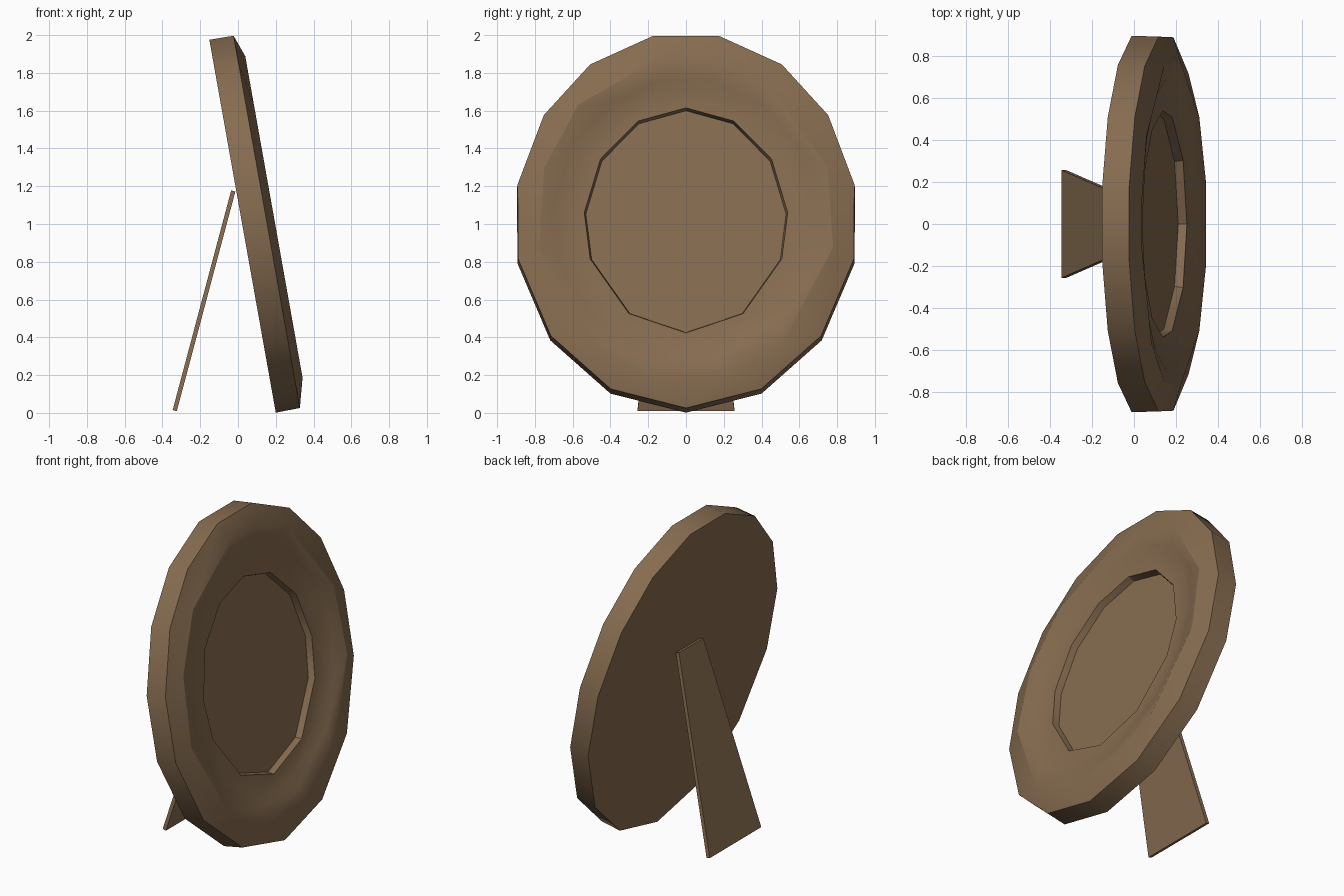
import bpy, bmesh, math
from mathutils import Vector

if "Cube" in bpy.data.objects:
    bpy.data.objects.remove(bpy.data.objects["Cube"])

wood = bpy.data.materials.new("brown wood")
wood.diffuse_color = (0.24, 0.15, 0.08, 1)
wood.use_nodes = True
wood.node_tree.nodes["Principled BSDF"].inputs["Base Color"].default_value = wood.diffuse_color

# Leaning frame axes: centre of back face, facing direction, up along the frame
TILT = math.radians(10.1)
C = Vector((0.0225, 0, 0.9975))
N = Vector((math.cos(TILT), 0, math.sin(TILT)))
U = Vector((-math.sin(TILT), 0, math.cos(TILT)))


def finish(bm, name):
    bmesh.ops.recalc_face_normals(bm, faces=bm.faces)
    me = bpy.data.meshes.new(name)
    bm.to_mesh(me)
    bm.free()
    me.materials.append(wood)
    ob = bpy.data.objects.new(name, me)
    bpy.context.collection.objects.link(ob)
    bpy.ops.object.select_all(action='DESELECT')
    ob.select_set(True)
    bpy.context.view_layer.objects.active = ob
    bpy.ops.object.shade_smooth_by_angle(angle=math.radians(30))
    return ob


def ring(bm, angles, ry, ru, n):
    """Oval ring of (angle, vertex); angles in degrees from the top."""
    out = []
    for a in angles:
        t = math.radians(a)
        p = C + N * n + U * (ru * math.cos(t)) + Vector((0, ry * math.sin(t), 0))
        out.append((a, bm.verts.new(p)))
    return out


def stitch(bm, a, b):
    """Join two rings, which may have different vertex counts."""
    if len(a) == len(b) and all(p[0] == q[0] for p, q in zip(a, b)):
        for i in range(len(a)):
            j = (i + 1) % len(a)
            bm.faces.new((a[i][1], a[j][1], b[j][1], b[i][1]))
        return
    at = lambda r, k: r[k % len(r)][0] + 360 * (k // len(r))
    i = j = 0
    while i < len(a) or j < len(b):
        va, vb = a[i % len(a)][1], b[j % len(b)][1]
        if j >= len(b) or (i < len(a) and at(a, i + 1) <= at(b, j + 1)):
            i += 1
            bm.faces.new((va, a[i % len(a)][1], vb))
        else:
            j += 1
            bm.faces.new((va, b[j % len(b)][1], vb))


def mirrored(right, left=None):
    left = left or right
    return sorted({a % 360 for a in right} | {(360 - a) % 360 for a in left})


OUTER = mirrored([11, 34, 56, 79, 102, 128, 154, 180])
RIDGE = mirrored([9, 32, 72, 100, 140, 165], [9, 46, 72, 100, 140, 165])
STEP = mirrored([12, 36, 60, 84, 108, 132, 165])
HOLE = mirrored([0, 28, 57, 86, 110, 146, 180])

# Oval moulded frame: back edge, front edge, ridge, step, lip, opening wall
bm = bmesh.new()
rings = [ring(bm, *r) for r in (
    (OUTER, 0.912, 1.012, 0.0),
    (OUTER, 0.908, 1.010, 0.13),
    (RIDGE, 0.79, 0.885, 0.172),
    (STEP, 0.70, 0.765, 0.150),
    (STEP, 0.64, 0.70, 0.128),
    (HOLE, 0.54, 0.605, 0.125),
    (HOLE, 0.53, 0.595, 0.08))]
for a, b in zip(rings, rings[1:]):
    stitch(bm, a, b)
bm.faces.new([v for _, v in rings[0]])
finish(bm, "oval_frame")

# Flat picture panel in the opening
bm = bmesh.new()
bm.faces.new([v for _, v in ring(bm, HOLE, 0.535, 0.60, 0.085)])
panel = finish(bm, "picture_panel")
if panel.data.polygons[0].normal.x < 0:
    panel.data.flip_normals()

# Tapered easel leg behind the frame
bm = bmesh.new()
ends = []
for x, z, half in ((-0.335, 0.012, 0.257), (-0.025, 1.175, 0.122)):
    ends.append([bm.verts.new((x + dx, s * half, z + dz))
                 for dx, dz, s in ((-0.011, 0.003, -1), (0.011, -0.003, -1),
                                   (0.011, -0.003, 1), (-0.011, 0.003, 1))])
for e in ends:
    bm.faces.new(e)
for i in range(4):
    j = (i + 1) % 4
    bm.faces.new((ends[0][i], ends[0][j], ends[1][j], ends[1][i]))
finish(bm, "easel_leg")
